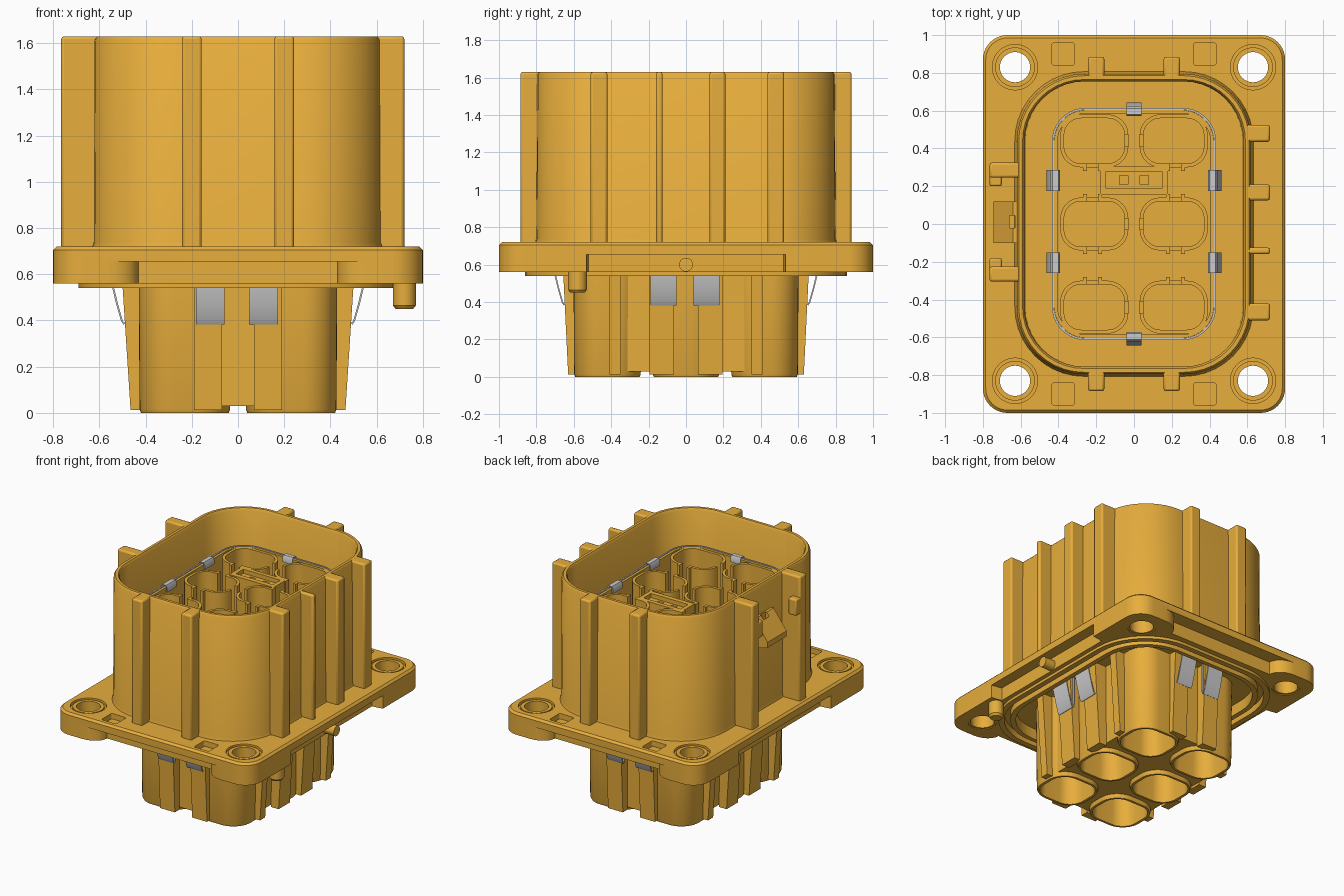
import bpy, bmesh, math
from mathutils import Vector

if "Cube" in bpy.data.objects:
    bpy.data.objects.remove(bpy.data.objects["Cube"])

amber = bpy.data.materials.new("amber_plastic")
amber.diffuse_color = (0.8, 0.42, 0.045, 1)
amber.use_nodes = True
amber.node_tree.nodes["Principled BSDF"].inputs["Base Color"].default_value = amber.diffuse_color


def finish(name, bm, mat=None):
    bmesh.ops.recalc_face_normals(bm, faces=bm.faces[:])
    me = bpy.data.meshes.new(name)
    bm.to_mesh(me)
    bm.free()
    ob = bpy.data.objects.new(name, me)
    bpy.context.collection.objects.link(ob)
    if mat:
        me.materials.append(mat)
    return ob


def rounded(hx, hy, r, seg=10):
    pts = []
    for q, (sx, sy) in enumerate([(1, 1), (-1, 1), (-1, -1), (1, -1)]):
        for i in range(seg + 1):
            a = math.pi / 2 * (q + i / seg)
            pts.append((sx * (hx - r) + r * math.cos(a), sy * (hy - r) + r * math.sin(a)))
    return pts


def loft(name, levels, at=(0, 0), wrap=False, mat=amber, seg=10):
    """Stack of rounded rectangles (half x, half y, radius, z); wrap makes a tube."""
    bm = bmesh.new()
    rings = [[bm.verts.new((x + at[0], y + at[1], z)) for x, y in rounded(hx, hy, r, seg)]
             for hx, hy, r, z in levels]
    n = len(rings[0])
    pairs = list(zip(rings, rings[1:])) + ([(rings[-1], rings[0])] if wrap else [])
    for a, b in pairs:
        for i in range(n):
            j = (i + 1) % n
            bm.faces.new((a[i], a[j], b[j], b[i]))
    if not wrap:
        bm.faces.new(rings[0])
        bm.faces.new(rings[-1])
    return finish(name, bm, mat)


def prism(name, pts, axis_map, lo, hi, mat=amber):
    """Extrude a 2D outline from lo to hi; axis_map(u, v, w) gives the 3D point."""
    bm = bmesh.new()
    a = [bm.verts.new(axis_map(u, v, lo)) for u, v in pts]
    b = [bm.verts.new(axis_map(u, v, hi)) for u, v in pts]
    for i in range(len(pts)):
        j = (i + 1) % len(pts)
        bm.faces.new((a[i], a[j], b[j], b[i]))
    bm.faces.new(a)
    bm.faces.new(b)
    return finish(name, bm, mat)


def box(name, x0, x1, y0, y1, z0, z1, bevel=0.0):
    ob = prism(name, [(x0, y0), (x1, y0), (x1, y1), (x0, y1)],
               lambda u, v, w: (u, v, w), z0, z1)
    if bevel:
        m = ob.modifiers.new("bevel", 'BEVEL')
        m.width, m.segments = bevel, 2
    return ob


def disc(name, x, y, r, z0, z1):
    return loft(name, [(r, r, r * 0.999, z0), (r, r, r * 0.999, z1)], (x, y))


def cut(ob, cutters):
    bpy.context.view_layer.objects.active = ob
    for c in cutters:
        m = ob.modifiers.new("cut", 'BOOLEAN')
        m.operation, m.object, m.solver = 'DIFFERENCE', c, 'EXACT'
        bpy.ops.object.modifier_apply(modifier=m.name)
        bpy.data.objects.remove(c)


def strip(name, path, width, origin, out, t=0.008):
    """Bent sheet strip: path of (outward, z) from origin, facing direction out."""
    o, d = Vector((*origin, 0)), Vector((*out, 0))
    side = Vector((-d.y, d.x, 0))
    bm = bmesh.new()
    rows = []
    for i, p in enumerate(path):
        a, b = path[max(i - 1, 0)], path[min(i + 1, len(path) - 1)]
        tan = Vector((b[0] - a[0], b[1] - a[1])).normalized() * t / 2
        rows.append([bm.verts.new(o + d * (p[0] - k * tan.y) + side * w + Vector((0, 0, p[1] + k * tan.x)))
                     for k, w in ((1, -width / 2), (1, width / 2), (-1, width / 2), (-1, -width / 2))])
    for a, b in zip(rows, rows[1:]):
        for i in range(4):
            j = (i + 1) % 4
            bm.faces.new((a[i], a[j], b[j], b[i]))
    bm.faces.new(rows[0])
    bm.faces.new(rows[-1])
    return finish(name, bm)


# Mounting flange with edge recesses, corner holes, pockets and underside grooves
flange = loft("flange", [(0.8, 1.0, 0.13, 0.56), (0.8, 1.0, 0.13, 0.705), (0.785, 0.985, 0.115, 0.72)])
cutters = [loft("c", [(0.575, 0.75, 0.32, 0.5), (0.575, 0.75, 0.32, 0.62)]),
           loft("c", [(0.65, 0.82, 0.38, 0.5), (0.65, 0.82, 0.38, 0.59),
                      (0.61, 0.78, 0.34, 0.59), (0.61, 0.78, 0.34, 0.5)], wrap=True)]
arc = [(0.56 - 0.13 * math.sin(a), 1.0 - 0.1 * (1 - math.cos(a))) for a in
       [math.pi / 2 * i / 6 for i in range(7)]]
end_recess = [(0.56, 1.05)] + arc
end_recess += [(-u, v) for u, v in reversed(end_recess)]
for s in (-1, 1):
    cutters.append(prism("c", end_recess, lambda u, v, w, s=s: (u, s * v, w), 0.5, 0.655))
    cutters.append(prism("c", [(-0.54, 0.85), (-0.52, 0.72), (0.52, 0.72), (0.54, 0.85)],
                         lambda u, v, w, s=s: (s * v, u, w), 0.5, 0.655))
    for t in (-1, 1):
        cutters.append(disc("c", s * 0.63, t * 0.83, 0.095, 0.5, 0.8))
        cutters.append(disc("c", s * 0.63, t * 0.83, 0.12, 0.7, 0.8))
        cutters.append(loft("c", [(0.06, 0.06, 0.015, 0.68), (0.06, 0.06, 0.015, 0.8)], (s * 0.375, t * 0.9)))
cut(flange, cutters)

# Sleeves lining the mounting holes
for s in (-1, 1):
    for t in (-1, 1):
        loft("hole_bushing", [(r, r, r * 0.999, z) for r, z in
                              [(0.105, 0.565), (0.105, 0.715), (0.08, 0.715), (0.08, 0.565)]],
             (s * 0.63, t * 0.83), wrap=True)

# Seal lips under the flange
for name, o, i in (("outer_seal_lip", (0.69, 0.86, 0.42), (0.65, 0.82, 0.38)),
                   ("inner_seal_lip", (0.61, 0.78, 0.34), (0.575, 0.75, 0.32))):
    loft(name, [(*o, 0.57), (*o, 0.54), (*i, 0.54), (*i, 0.57)], wrap=True)

# Locating pegs
p = 0.05
loft("locating_peg", [(p, p, p * .999, 0.6), (p, p, p * .999, 0.465), (0.038, 0.038, 0.0379, 0.45)], (0.72, -0.58))
prism("side_peg", rounded(0.037, 0.037, 0.0369, 6), lambda u, v, w: (w, u, v + 0.6), 0.68, 0.8)

# Tall shroud wall
loft("shroud", [(0.635, 0.81, 0.37, 0.71), (0.624, 0.8, 0.36, 0.74), (0.62, 0.795, 0.355, 1.615),
                (0.61, 0.785, 0.345, 1.63), (0.59, 0.765, 0.325, 1.63), (0.58, 0.755, 0.315, 1.615),
                (0.575, 0.755, 0.315, 0.71)], wrap=True)

# Vertical ribs around the shroud
for s in (-1, 1):
    for x in (-0.2, 0.2):
        box("end_rib", x - 0.043, x + 0.043, *sorted((s * 0.77, s * 0.885)), 0.71, 1.63, 0.012)
for y0, y1 in ((0.435, 0.525), (0.125, 0.21), (-0.16, -0.125), (-0.51, -0.42)):
    box("right_rib", 0.59, 0.72, y0, y1, 0.71, 1.63, 0.012)

# Latch guides and latch wedge on the left
for s, y in ((1, 0.285), (-1, -0.265)):
    box("latch_guide", -0.765, -0.6, y - 0.04, y + 0.04, 0.71, 1.63, 0.012)
    box("latch_guide_hook", -0.765, -0.7, *sorted((y, y - s * 0.085)), 1.36, 1.48, 0.01)
wedge = prism("latch_wedge", [(-0.6, 1.42), (-0.64, 1.42), (-0.745, 1.28), (-0.745, 1.24), (-0.6, 1.2)],
              lambda u, v, w: (u, w, v), -0.1, 0.12)
cut(wedge, [box("c", -0.66, -0.63, -0.02, 0.045, 1.1, 1.5)])

# Lower housing core and six straight cups
sites = [(sx, row) for sx in (-1, 1) for row in (1, 0, -1)]
core = loft("lower_core", [(0.405, 0.575, 0.15, 0.03), (0.41, 0.58, 0.15, 0.63)])
cut(core, [loft("c", [(0.175, 0.16, 0.11, -0.1), (0.175, 0.16, 0.11, 0.56)], (sx * 0.23, row * 0.42))
           for sx, row in sites])
for sx, row in sites:
    loft("lower_cup", [(0.145, 0.13, 0.09, 0.55), (0.17, 0.155, 0.11, 0.0), (0.19, 0.172, 0.14, 0.0),
                       (0.196, 0.178, 0.145, 0.015), (0.2, 0.182, 0.145, 0.63)], (sx * 0.23, row * 0.42))

# Drafted stiffening ribs on the lower housing, wider at the flange
def lower_rib(at, half, out, base, low, high):
    d = Vector((*out, 0))
    side = Vector((-d.y, d.x, 0))
    prism("lower_rib", [(base, 0.012), (low, 0.012), (high, 0.63), (base, 0.63)],
          lambda u, v, w: d * u + side * w + Vector((0, 0, v)),
          at - half, at + half)
for s in (-1, 1):
    for x in (-0.13, 0.13):
        lower_rib(x, 0.06, (0, s), 0.575, 0.63, 0.66)
    for y, h in ((-0.38, 0.03), (-0.13, 0.065), (0.13, 0.065), (0.38, 0.03)):
        lower_rib(y, h, (s, 0), 0.405, 0.465, 0.505)

# Slotted contact sleeves inside the shroud, with short feet flanking the slots
top = 1.425
for sx, row in sites:
    cx, cy = sx * 0.21, row * 0.44
    sleeve = loft("contact_sleeve", [(0.18, 0.14, 0.11, 0.7), (0.18, 0.14, 0.11, top),
                                     (0.16, 0.12, 0.09, top), (0.16, 0.12, 0.09, 0.74)], (cx, cy))
    slots = [box("c", -0.08, 0.08, cy - 0.03, cy + 0.03, 0.85, 1.5)]
    for s in ((-1, 1) if row == 0 else (-row,)):
        y = cy + s * 0.14
        slots.append(box("c", sx * 0.22 - 0.03, sx * 0.22 + 0.03, y - 0.05, y + 0.05, 0.85, 1.5))
        for k in (-0.04, 0.04):
            box("sleeve_foot", sx * 0.22 + k - 0.01, sx * 0.22 + k + 0.01,
                *sorted((y - s * 0.015, y + s * 0.02)), 0.7, top)
    cut(sleeve, slots)

# Central signal block: flat top, shallow tray and two openings
block = box("signal_block", -0.18, 0.18, 0.155, 0.305, 0.7, top)
cut(block, [box("c", -0.15, 0.15, 0.19, 0.275, top - 0.03, 1.5)] +
    [box("c", x - 0.022, x + 0.022, 0.208, 0.256, 1.0, 1.5) for x in (-0.055, 0.055)])

# Plastic liner and metal shield shell with folded spring tabs on its rim
loft("shell_liner", [(0.423, 0.603, 0.168, 0.71), (0.423, 0.603, 0.168, top),
                     (0.405, 0.585, 0.15, top), (0.405, 0.585, 0.15, 0.71)], wrap=True)
loft("shield_shell", [(0.435, 0.615, 0.18, 0.71), (0.435, 0.615, 0.18, top + 0.005),
                      (0.424, 0.604, 0.169, top + 0.005), (0.424, 0.604, 0.169, 0.71)], wrap=True, mat=None)
tab = [(-0.035, 1.395), (-0.035, 1.425), (-0.028, 1.44), (0.0, 1.44), (0.01, 1.425), (0.03, 1.26), (0.012, 1.15)]
for s in (-1, 1):
    strip("shell_end_tab", tab, 0.08, (0, s * 0.61), (0, s))
    for y in (-0.205, 0.23):
        strip("shell_side_tab", tab, 0.11, (s * 0.43, y), (s, 0))

# Grounding spring fingers below the flange
finger = [(-0.005, 0.63), (-0.005, 0.42), (0.0, 0.393), (0.01, 0.386), (0.018, 0.4), (0.038, 0.47), (0.06, 0.56), (0.06, 0.61)]
for s in (-1, 1):
    for x in (-0.12, 0.11):
        strip("ground_finger_end", finger, 0.125, (x, s * 0.643), (0, s))
        strip("ground_finger_side", finger, 0.14, (s * 0.485, x), (s, 0))

# Smooth shading with sharp edges kept
for ob in bpy.context.scene.objects:
    ob.select_set(True)
bpy.context.view_layer.objects.active = flange
bpy.ops.object.shade_smooth_by_angle(angle=math.radians(35))
